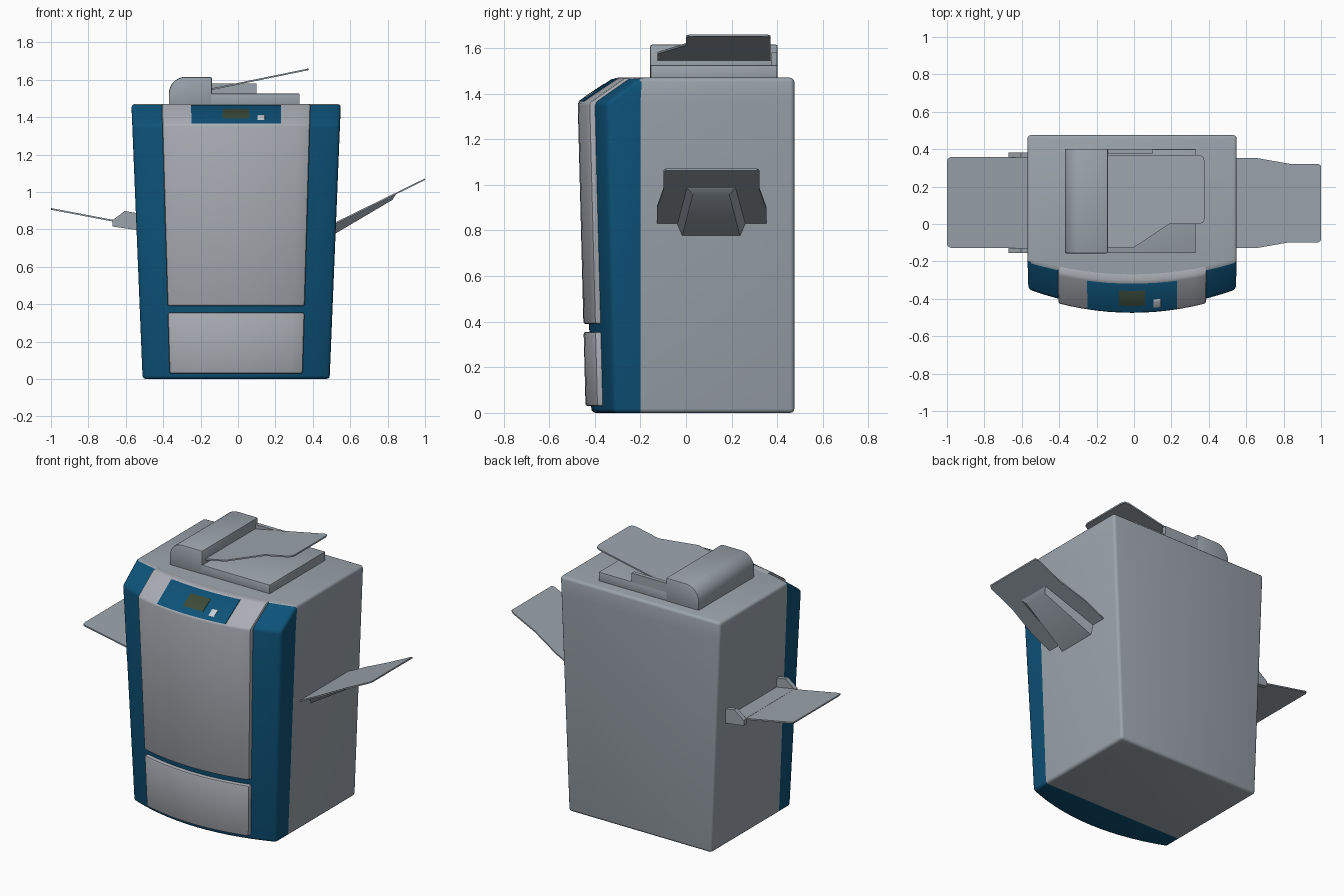
import bpy, bmesh, math
from mathutils import Vector

if "Cube" in bpy.data.objects:
    bpy.data.objects.remove(bpy.data.objects["Cube"])

CX, TOP, CREASE, BACK, SPLIT = -0.01, 1.47, 1.36, 0.475, -0.2


def material(name, rgb):
    m = bpy.data.materials.new(name)
    m.diffuse_color = (*rgb, 1)
    m.use_nodes = True
    m.node_tree.nodes["Principled BSDF"].inputs["Base Color"].default_value = m.diffuse_color
    return m


GREY = material("casing grey", (0.33, 0.375, 0.415))
PALE = material("door grey", (0.40, 0.42, 0.455))
BLUE = material("deep blue", (0.004, 0.085, 0.19))
OLIVE = material("screen olive", (0.045, 0.07, 0.04))
WHITE = material("button white", (0.55, 0.60, 0.65))


def finish(name, bm, mats, bevel=0.0, seg=2):
    """Round the sharp edges, then turn the bmesh into a shaded object."""
    bmesh.ops.recalc_face_normals(bm, faces=bm.faces)
    if bevel:
        sharp = [e for e in bm.edges if e.calc_face_angle(0) > math.radians(30)]
        bmesh.ops.bevel(bm, geom=sharp, offset=bevel, offset_type='OFFSET', segments=seg,
                        profile=0.5, affect='EDGES', clamp_overlap=True, material=-1)
    me = bpy.data.meshes.new(name)
    bm.to_mesh(me)
    bm.free()
    ob = bpy.data.objects.new(name, me)
    bpy.context.collection.objects.link(ob)
    for m in mats:
        me.materials.append(m)
    bpy.ops.object.select_all(action='DESELECT')
    ob.select_set(True)
    bpy.context.view_layer.objects.active = ob
    bpy.ops.object.shade_smooth_by_angle(angle=math.radians(35))
    return ob


def bridge(bm, a, b):
    for i in range(len(a)):
        j = (i + 1) % len(a)
        bm.faces.new((a[i], a[j], b[j], b[i]))


def half_width(z):
    return 0.5 + 0.06 * z / TOP


def front(u, z, off=0.0):
    """Point on the bowed, sloping front; u runs from -1 to 1 across the machine."""
    if z <= CREASE:
        y = -0.415 - 0.035 * z / CREASE + 0.1 * u * u
    else:
        t = (z - CREASE) / (TOP - CREASE)
        y = (1 - t) * (-0.45 + 0.1 * u * u) + t * (-0.285 + 0.085 * u * u)
    return Vector((CX + u * half_width(z), y - off, z))


# Main cabinet: grey box with a blue bowed front
def cabinet():
    bm, n, rings = bmesh.new(), 14, []
    for z in (0, CREASE, TOP):
        w = half_width(z)
        pts = [front(-1 + 2 * i / n, z) for i in range(n + 1)]
        pts += [Vector((CX + sx * w, y, z)) for sx, y in
                ((1, SPLIT), (1, BACK), (-1, BACK), (-1, SPLIT))]
        rings.append([bm.verts.new(p) for p in pts])
    bridge(bm, rings[0], rings[1])
    bridge(bm, rings[1], rings[2])
    bm.faces.new(rings[0][:n + 2] + rings[0][-1:])
    bm.faces.new(rings[0][n + 1:])
    bm.faces.new(rings[2])
    bmesh.ops.remove_doubles(bm, verts=bm.verts, dist=0.001)
    bmesh.ops.recalc_face_normals(bm, faces=bm.faces)
    for f in bm.faces:
        f.material_index = int(f.calc_center_median().y < SPLIT - 0.001 and f.normal.z < 0.9)
    finish("cabinet", bm, [GREY, BLUE], 0.018, 3)


# Curved panel that follows the front
def panel(name, mat, u0, u1, levels, off, depth, bevel, n=12):
    bm, rings = bmesh.new(), []
    for z in levels:
        us = [u0 + (u1 - u0) * i / n for i in range(n + 1)]
        pts = [front(u, z, off) for u in us] + [front(u, z, off - depth) for u in reversed(us)]
        rings.append([bm.verts.new(p) for p in pts])
    for a, b in zip(rings, rings[1:]):
        bridge(bm, a, b)
    m = 2 * n + 1
    for r in (rings[0], rings[-1]):
        for i in range(n):
            bm.faces.new((r[i], r[i + 1], r[m - i - 1], r[m - i]))
    finish(name, bm, [mat], bevel)


# Prism: outline in one plane pushed along a vector
def prism(name, pts, push, bevel=0.0, seg=2):
    bm = bmesh.new()
    a = [bm.verts.new(p) for p in pts]
    b = [bm.verts.new(Vector(p) + Vector(push)) for p in pts]
    bm.faces.new(a)
    bm.faces.new(b)
    bridge(bm, a, b)
    return finish(name, bm, [GREY], bevel, seg)


def profile(name, xz, y0, y1, bevel=0.0):
    return prism(name, [(x, y0, z) for x, z in xz], (0, y1 - y0, 0), bevel)


cabinet()
panel("main_door", PALE, -0.71, 0.71, (0.39, CREASE, TOP), 0.025, 0.05, 0.010)
panel("lower_drawer", PALE, -0.71, 0.71, (0.03, 0.355), 0.025, 0.05, 0.010)
panel("control_plate", BLUE, -0.43, 0.43, (1.366, 1.464), 0.032, 0.009, 0.0)
panel("screen", OLIVE, -0.125, 0.125, (1.392, 1.443), 0.036, 0.008, 0.0, 4)
panel("start_button", WHITE, 0.205, 0.275, (1.384, 1.41), 0.039, 0.009, 0.004, 2)

# Document feeder: base lid, rounded hump and rear rail
profile("feeder_base", [(-0.36, 1.46), (0.33, 1.46), (0.33, 1.525), (-0.36, 1.525)],
        -0.155, 0.40, 0.003)
arc = [(-0.28 - 0.09 * math.sin(a), 1.525 + 0.09 * math.cos(a))
       for a in (math.pi / 2 * i / 8 for i in range(9))]
profile("feeder_hump", arc + [(-0.37, 1.46), (-0.14, 1.46), (-0.14, 1.615)], -0.157, 0.402, 0.008)
profile("feeder_rail", [(-0.15, 1.52), (0.10, 1.52), (0.10, 1.58), (-0.15, 1.58)], 0.375, 0.40)

# Feeder paper tray
outline = [(-0.15, -0.125), (0, -0.125), (0.19, 0), (0.35, 0), (0.37, 0.01), (0.378, 0.03),
           (0.378, 0.335), (0.37, 0.36), (0.35, 0.37), (-0.15, 0.37)]
prism("feeder_tray", [(x, y, 1.545 + 0.205 * (x + 0.14)) for x, y in outline], (0, 0, 0.009))

# Right output tray with tapered support
half = [(0.52, 0.24), (0.66, 0.24), (0.83, 0.21), (0.985, 0.21), (1.0, 0.20)]
outline = [(x, 0.112 - h) for x, h in half] + [(x, 0.112 + h) for x, h in reversed(half)]
prism("right_tray", [(x, y, 0.828 + 0.49 * (x - 0.52)) for x, y in outline], (0, 0, 0.009))
bm = bmesh.new()
upper, lower = ([bm.verts.new((x, 0.11 + s * h, z)) for x, z, h, s in
                 ((xa, za, ha, -1), (xb, zb, hb, -1), (xb, zb, hb, 1), (xa, za, ha, 1))]
                for xa, za, ha, xb, zb, hb in
                ((0.50, 0.822, 0.155, 0.845, 0.989, 0.108), (0.50, 0.765, 0.13, 0.825, 0.957, 0.08)))
bm.faces.new(upper)
bm.faces.new(lower)
bridge(bm, upper, lower)
finish("right_tray_support", bm, [GREY])

# Left feed tray between two cheeks
profile("left_tray_inner", [(-0.53, 0.818), (-0.67, 0.842), (-0.67, 0.852), (-0.53, 0.828)],
        -0.127, 0.357)
outline = [(-0.67, -0.127), (-0.98, -0.127), (-0.995, -0.12), (-1.0, -0.105),
           (-1.0, 0.335), (-0.995, 0.35), (-0.98, 0.357), (-0.67, 0.357)]
prism("left_tray", [(x, y, 0.842 - 0.19 * (x + 0.67)) for x, y in outline], (0, 0, 0.009))
cheek = [(-0.672, 0.815), (-0.672, 0.848), (-0.605, 0.898), (-0.53, 0.885), (-0.53, 0.795)]
for side, y in (("front", -0.155), ("back", 0.355)):
    profile("left_tray_cheek_" + side, cheek, y, y + 0.028)
